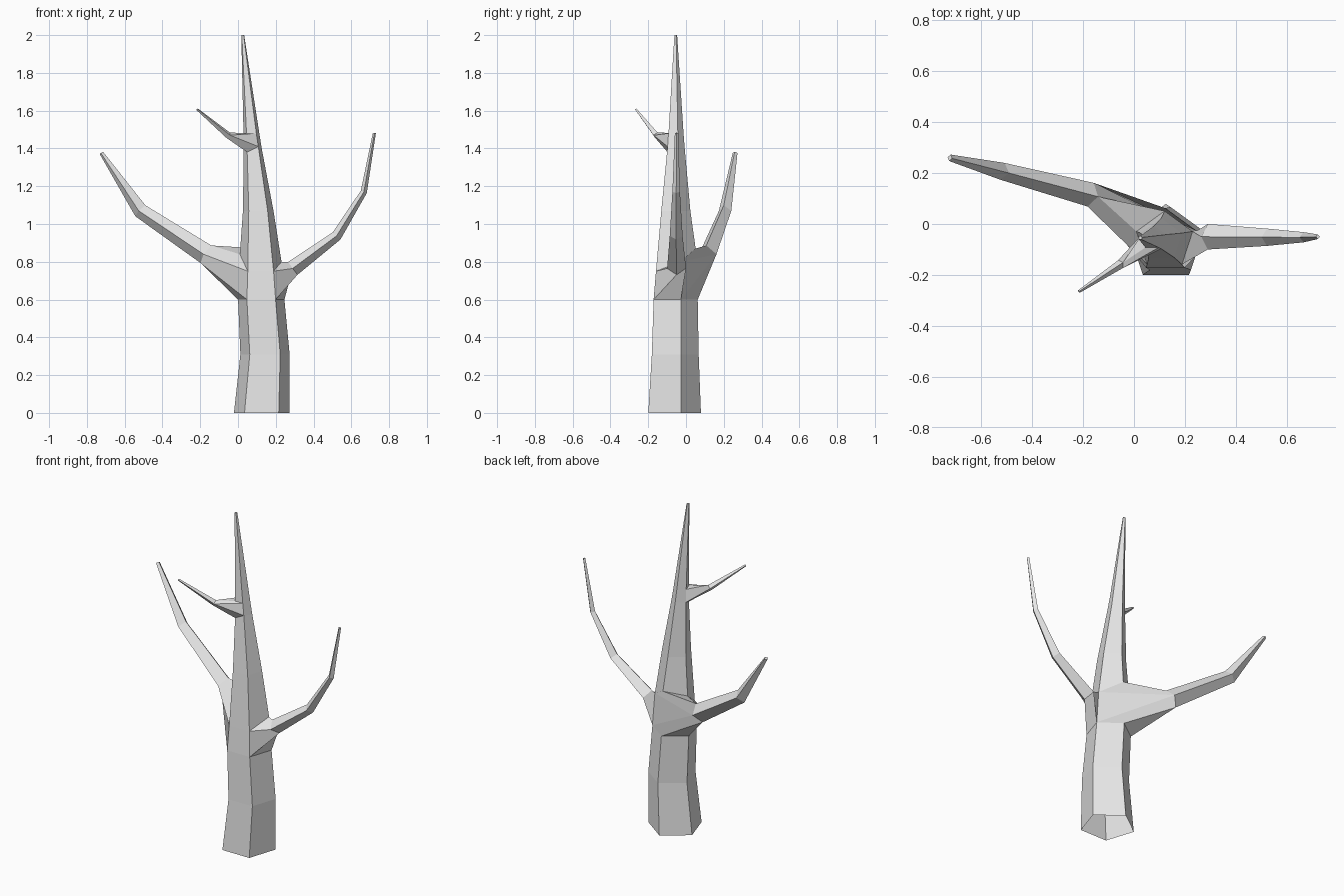
import bpy, bmesh, math
from mathutils import Vector

cube = bpy.data.objects.get("Cube")
if cube:
    bpy.data.objects.remove(cube, do_unlink=True)

bark = bpy.data.materials.new("grey_bark")
bark.use_nodes = True
bark.diffuse_color = (0.8, 0.8, 0.8, 1)
bark.node_tree.nodes["Principled BSDF"].inputs["Base Color"].default_value = (0.8, 0.8, 0.8, 1)

bm = bmesh.new()
A, B, C, D, E = range(5)  # trunk corners, front pair first, then counterclockwise


def face(verts):
    unique = list(dict.fromkeys(verts))
    if len(unique) > 2:
        bm.faces.new(unique)


def trunk_ring(x, y, z, radius, lift=(0, 0, 0, 0, 0)):
    """Five-sided trunk section with a flat front."""
    ring = []
    for k in range(5):
        a = math.radians(234 + 72 * k)
        ring.append(bm.verts.new((x + radius * math.cos(a), y + radius * math.sin(a), z + lift[k])))
    return ring


def limb(base, corners, path):
    """Grow a four-sided tapering limb; corners says where each base vertex joins."""
    points = [Vector(p[:3]) for p in path]
    previous = None
    for i, (point, spec) in enumerate(zip(points, path)):
        along = (points[min(i + 1, len(points) - 1)] - points[max(i - 1, 0)]).normalized()
        side = along.cross(Vector((0, 0, 1))).normalized()
        if side.y > 0:
            side = -side
        up = side.cross(along).normalized()
        if up.z < 0:
            up = -up
        wide, tall = spec[3:]
        ring = [bm.verts.new(point + o) for o in (up * tall, side * wide, -up * tall, -side * wide)]
        if previous is None:
            n = len(base)
            for j in range(n):
                k = (j + 1) % n
                face([base[j], base[k], ring[corners[k]], ring[corners[j]]])
        else:
            for j in range(4):
                k = (j + 1) % 4
                face([previous[j], previous[k], ring[k], ring[j]])
        previous = ring
    face(previous)


# Trunk, open at the bottom and where the limbs grow out
rings = [
    trunk_ring(.125, -.075, 0, .154),
    trunk_ring(.143, -.07, .31, .137),
    trunk_ring(.123, -.067, .6, .129),
    trunk_ring(.12, -.065, .8, .116, (-.05, -.05, 0, .07, .04)),
    trunk_ring(.107, -.062, 1.07, .085),
    trunk_ring(.078, -.057, 1.4, .05, (-.02, .01, 0, 0, 0)),
    trunk_ring(.071, -.057, 1.48, .044),
    trunk_ring(.025, -.055, 2, .008),
]
openings = {2: (B, C, D, E), 5: (A, E)}
for i in range(len(rings) - 1):
    low, high = rings[i], rings[i + 1]
    for k in range(5):
        if k not in openings.get(i, ()):
            n = (k + 1) % 5
            face([low[k], low[n], high[n], high[k]])
face(rings[-1])

# Left limb
low, high = rings[2], rings[3]
limb([high[C], high[B], low[B], low[C]], [0, 1, 2, 3],
     [(.29, -.05, .765, .05, .042), (.522, -.052, .937, .034, .028),
      (.666, -.052, 1.17, .02, .017), (.722, -.05, 1.482, .009, .008)])

# Right limb
limb([high[E], high[A], low[A], low[E], low[D], low[C], high[C], high[D]],
     [0, 1, 2, 2, 2, 3, 3, 0],
     [(-.17, .115, .84, .048, .055), (-.517, .207, 1.07, .034, .04),
      (-.723, .26, 1.376, .013, .011)])

# Upper twig
low, high = rings[5], rings[6]
limb([high[E], high[A], high[B], low[B], low[A], low[E]], [0, 0, 1, 1, 2, 3],
     [(-.052, -.157, 1.47, .018, .018), (-.216, -.265, 1.607, .006, .006)])

bmesh.ops.recalc_face_normals(bm, faces=bm.faces)
mesh = bpy.data.meshes.new("bare_tree")
bm.to_mesh(mesh)
bm.free()
mesh.materials.append(bark)
tree = bpy.data.objects.new("bare_tree", mesh)
bpy.context.collection.objects.link(tree)
